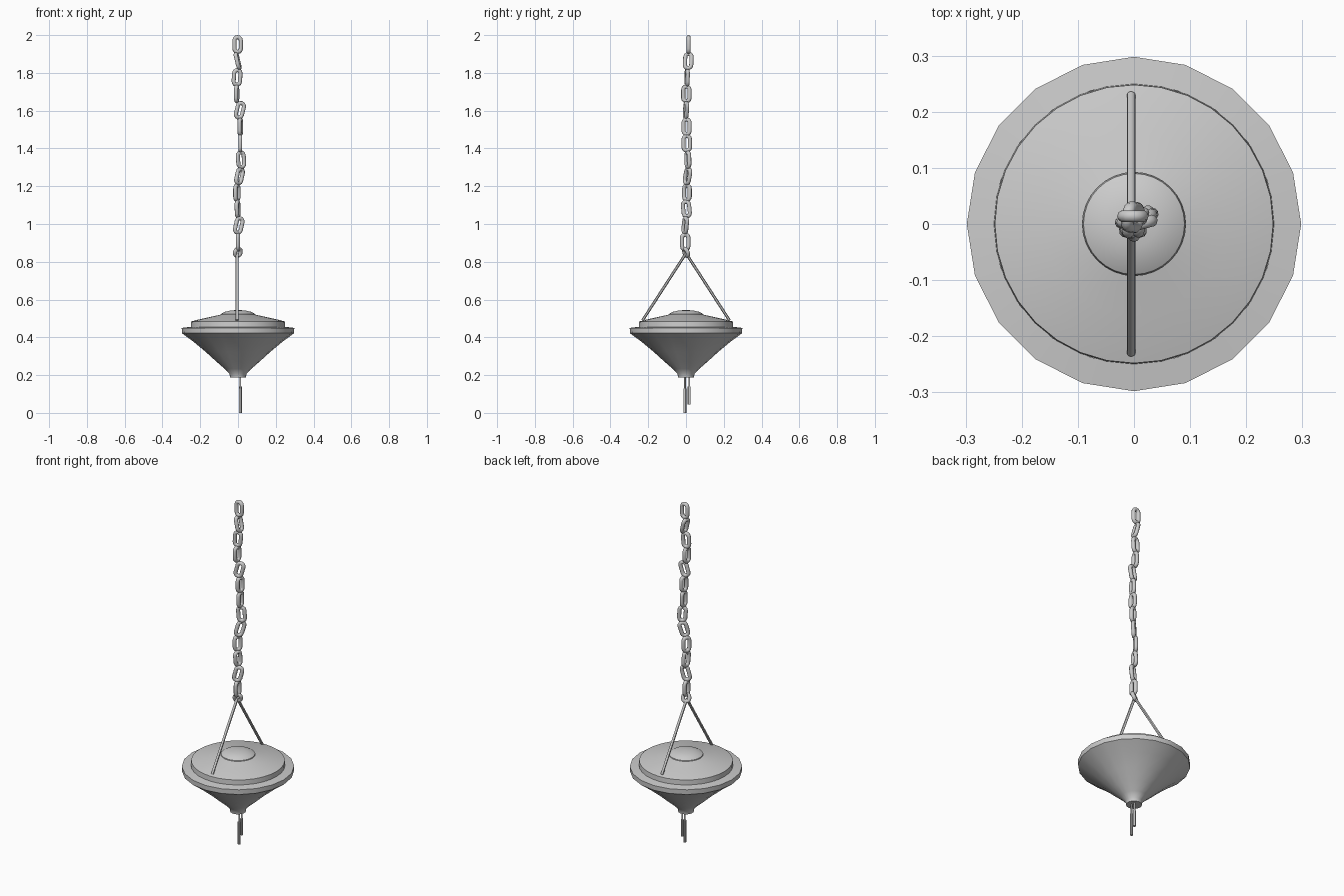
import bpy, math
from mathutils import Vector, Euler

if "Cube" in bpy.data.objects:
    bpy.data.objects.remove(bpy.data.objects["Cube"])


def lathe(name, profile, n):
    verts, faces = [], []
    rings = []
    for r, z in profile:
        if r == 0:
            rings.append([len(verts)] * n)
            verts.append((0, 0, z))
        else:
            rings.append(list(range(len(verts), len(verts) + n)))
            verts += [(r * math.sin(2 * math.pi * i / n), r * math.cos(2 * math.pi * i / n), z) for i in range(n)]
    for a, b in zip(rings, rings[1:]):
        for i in range(n):
            j = (i + 1) % n
            faces.append(list(dict.fromkeys([a[j], a[i], b[i], b[j]])))
    return mesh_object(name, verts, faces)


def mesh_object(name, verts, faces, angle=40):
    me = bpy.data.meshes.new(name)
    me.from_pydata(verts, [], faces)
    ob = bpy.data.objects.new(name, me)
    bpy.context.collection.objects.link(ob)
    bpy.ops.object.select_all(action='DESELECT')
    ob.select_set(True)
    bpy.context.view_layer.objects.active = ob
    bpy.ops.object.shade_smooth_by_angle(angle=math.radians(angle))
    return ob


def rod(name, a, b, r, n=12):
    a, b = Vector(a), Vector(b)
    bpy.ops.mesh.primitive_cylinder_add(vertices=n, radius=r, depth=(b - a).length, location=(a + b) / 2)
    ob = bpy.context.object
    ob.name = name
    ob.rotation_euler = (b - a).to_track_quat('Z', 'Y').to_euler()
    bpy.ops.object.shade_smooth_by_angle()


def link(name, loc, rot, h=0.1, w=0.056, r=0.011, n=10, arc=6):
    # rounded loop path in the xz plane, swept with a circular section
    c = w / 2 - r
    s = h / 2 - r - c
    path = []
    for k, sign in ((0, 1), (1, -1)):
        for i in range(arc + 1):
            t = math.pi * (k + i / arc)
            path.append((Vector((c * math.cos(t), 0, c * math.sin(t) + sign * s)),
                         Vector((math.cos(t), 0, math.sin(t)))))
    verts = [p + r * (d * math.cos(a) + Vector((0, 1, 0)) * math.sin(a))
             for p, d in path for a in (2 * math.pi * k / n for k in range(n))]
    m = len(path)
    faces = [(i * n + j, i * n + (j + 1) % n, (i + 1) % m * n + (j + 1) % n, (i + 1) % m * n + j)
             for i in range(m) for j in range(n)]
    ob = mesh_object(name, verts, faces, 60)
    ob.location = loc
    ob.rotation_euler = Euler([math.radians(v) for v in rot])


# Shade: flared cone with rim
lathe("lamp_shade", [(0, .187), (.042, .187), (.045, .207), (.07, .233), (.115, .272), (.17, .322),
                     (.235, .376), (.297, .422), (.298, .45), (.25, .456)], 20)
# Domed cover and top cap
lathe("shade_cover", [(.25, .45), (.248, .484), (.215, .493), (.16, .505), (.092, .52)], 32)
lathe("top_cap", [(.092, .515), (.09, .524), (.07, .535), (.04, .542), (0, .545)], 32)

# Suspension rods
for s, side in ((1, "back"), (-1, "front")):
    rod("hanger_rod_" + side, (-.005, 0, .845), (-.005, s * .23, .49), .0075)

# Chain: x, y, tilt about y, tilt about x, turn about z
chain = [(-.002, .014, 0, 0, 0), (-.002, .012, 0, -14, 80), (-.005, .006, 4, 0, 10),
         (-.007, .002, 0, 0, 80), (.01, .0, 15, 0, 15), (.012, .003, 0, 0, 75),
         (.012, .004, 0, 0, 90), (.016, .01, -4, 0, 25), (.008, .008, 16, 0, 40),
         (-.006, .005, 0, 0, 60), (-.002, .002, -6, 0, 75), (.004, -.004, 14, 0, 25),
         (0, -.004, 0, 0, 90)]
z_top, z_bottom = 1.95, .905
for i, (x, y, ty, tx, tz) in enumerate(chain):
    z = z_top + (z_bottom - z_top) * i / (len(chain) - 1)
    link("chain_link_%02d" % (i + 1), (x, y, z), (tx, ty, tz))
# Joining ring where the rods meet
link("rod_ring", (-.001, 0, .85), (20, 0, 30), h=.062, w=.056)

# Pull cords with weights
for name, y, top, bottom in (("back", .017, .14, .045), ("front", -.006, .13, 0)):
    rod("pull_cord_" + name, (.012, y, .20), (.012, y, top), .005)
    rod("pull_weight_" + name, (.012, y, top), (.012, y, bottom), .008)
